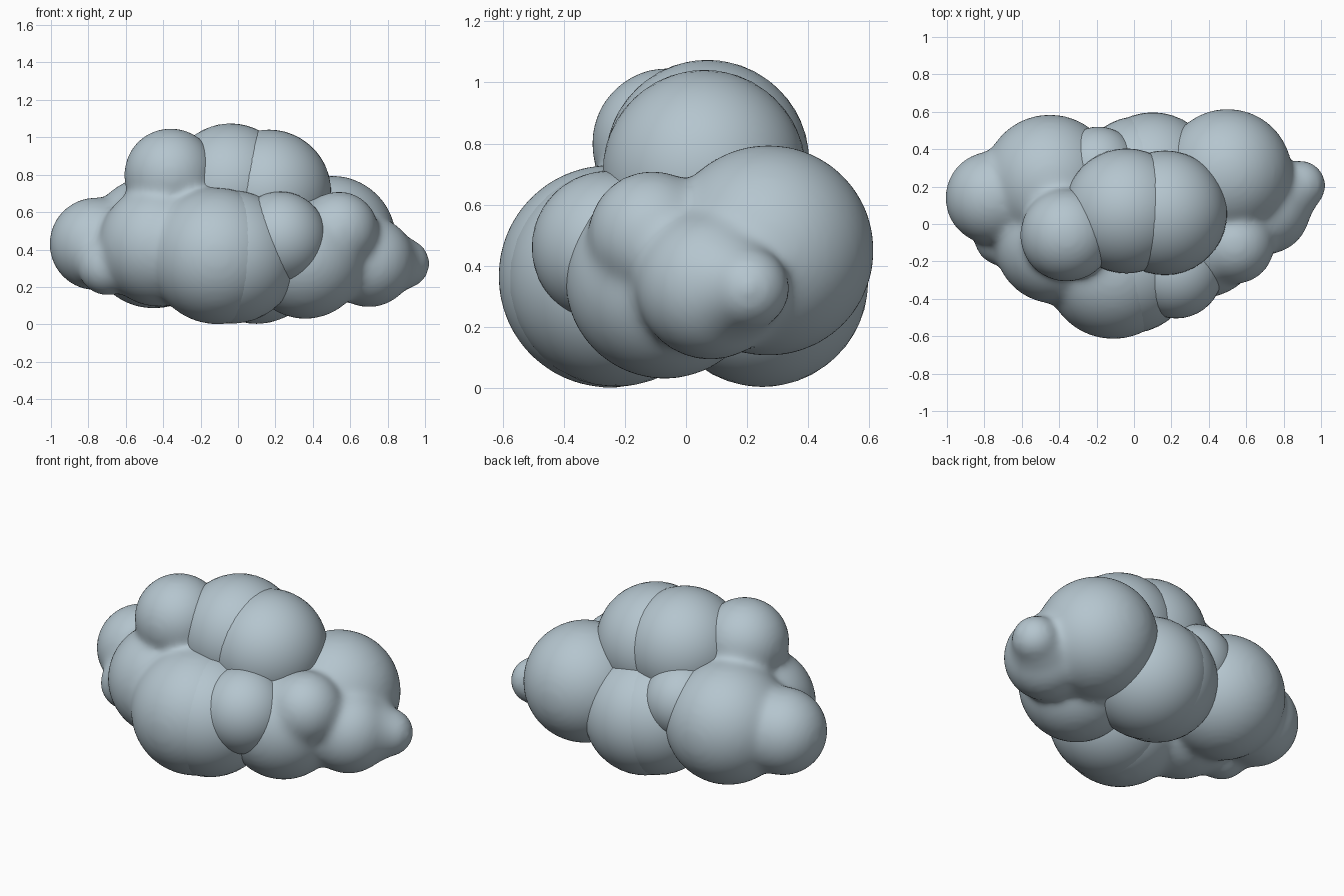
import bpy, bmesh
from mathutils import Matrix

if "Cube" in bpy.data.objects:
    bpy.data.objects.remove(bpy.data.objects["Cube"])

mat = bpy.data.materials.new("pale_blue_grey")
mat.diffuse_color = (0.46, 0.56, 0.62, 1)
mat.use_nodes = True
mat.node_tree.nodes["Principled BSDF"].inputs["Base Color"].default_value = mat.diffuse_color
VOXEL = 0.016


def puffs(name, balls, blend=0):
    """Overlapping balls (x, y, z, radius), optionally fused into one soft lobe."""
    bm = bmesh.new()
    for x, y, z, r in balls:
        grown = r + blend * VOXEL ** 2 / 4 / r      # make up for smoothing shrinkage
        bmesh.ops.create_icosphere(bm, subdivisions=4, radius=grown,
                                   matrix=Matrix.Translation((x, y, z)))
    mesh = bpy.data.meshes.new(name)
    bm.to_mesh(mesh)
    bm.free()
    mesh.materials.append(mat)
    mesh.polygons.foreach_set("use_smooth", [True] * len(mesh.polygons))
    ob = bpy.data.objects.new(name, mesh)
    bpy.context.collection.objects.link(ob)
    if blend:
        rm = ob.modifiers.new("fuse", 'REMESH')
        rm.mode = 'VOXEL'
        rm.voxel_size = VOXEL
        rm.use_smooth_shade = True
        sm = ob.modifiers.new("soften", 'SMOOTH')
        sm.factor = 0.5
        sm.iterations = blend


# left half: end puff, front, back and upper puffs melting together
puffs("left_cloud_lobe", [
    (-0.76, 0.14, 0.43, 0.24),
    (-0.42, -0.10, 0.42, 0.32),
    (-0.45, 0.23, 0.44, 0.35),
    (-0.11, -0.25, 0.365, 0.36),
    (-0.36, -0.06, 0.80, 0.24),
    (-0.70, -0.07, 0.31, 0.14),
], 40)

# right half: big back puff, low front puff, end puff tapering to its nub
puffs("right_cloud_lobe", [
    (0.50, 0.27, 0.45, 0.34),
    (0.36, -0.07, 0.355, 0.32),
    (0.70, 0.08, 0.335, 0.235),
    (0.80, 0.15, 0.33, 0.165),
    (0.89, 0.205, 0.325, 0.115),
    (0.54, -0.11, 0.50, 0.20),
], 40)

# crisp single puffs
puffs("top_middle_puff", [(-0.04, 0.07, 0.74, 0.334)])
puffs("top_right_puff", [(0.165, 0.06, 0.708, 0.333)])
puffs("front_middle_puff", [(-0.03, -0.23, 0.36, 0.356)])
puffs("front_right_puff", [(0.225, -0.255, 0.46, 0.25)])
puffs("back_middle_puffs", [(0.10, 0.25, 0.35, 0.347), (0.03, 0.235, 0.36, 0.342)])
puffs("back_left_puff", [(-0.19, 0.30, 0.53, 0.22)])
